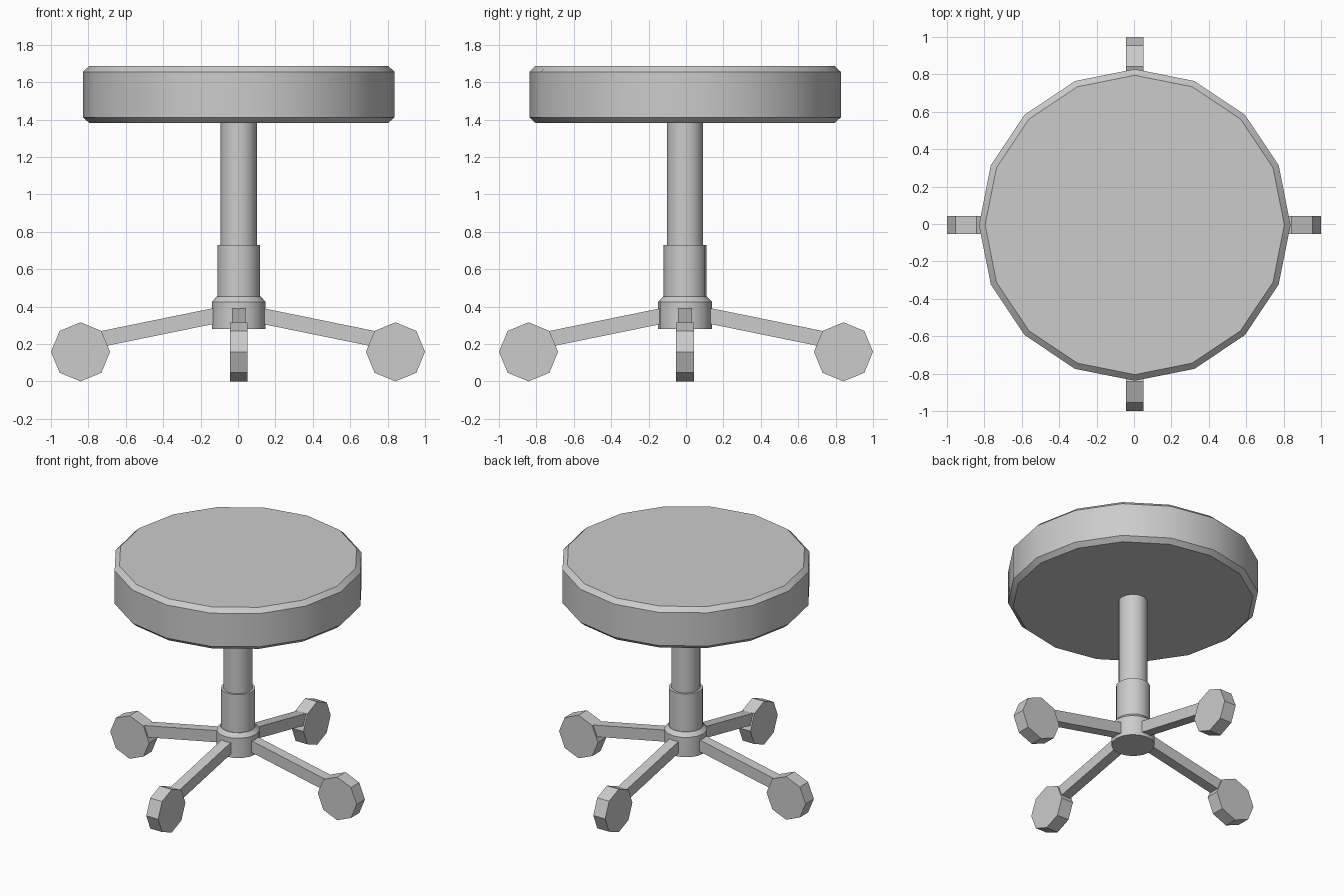
import bpy, bmesh, math
from mathutils import Matrix, Vector

if "Cube" in bpy.data.objects:
    bpy.data.objects.remove(bpy.data.objects["Cube"])

CX, CY = 0.004, -0.005  # small offset of the central axis


def finish(name, bm, smooth=True):
    bmesh.ops.recalc_face_normals(bm, faces=bm.faces)
    me = bpy.data.meshes.new(name)
    bm.to_mesh(me)
    bm.free()
    ob = bpy.data.objects.new(name, me)
    bpy.context.collection.objects.link(ob)
    if smooth:
        bpy.ops.object.select_all(action='DESELECT')
        ob.select_set(True)
        bpy.context.view_layer.objects.active = ob
        bpy.ops.object.shade_smooth_by_angle(angle=math.radians(30))
    return ob


def turned(name, profile, sides=16):
    """Capped solid of revolution from (radius, z) points."""
    bm = bmesh.new()
    rings = [[bm.verts.new((CX + r * math.cos(math.tau * i / sides),
                            CY + r * math.sin(math.tau * i / sides), z))
              for i in range(sides)] for r, z in profile]
    for a, b in zip(rings, rings[1:]):
        for i in range(sides):
            j = (i + 1) % sides
            bm.faces.new((a[i], a[j], b[j], b[i]))
    bm.faces.new(rings[0][::-1])
    bm.faces.new(rings[-1])
    return finish(name, bm)


def extruded(name, outline, half_width, turn):
    """Side outline in (distance, z), thickened, then turned about z."""
    bm = bmesh.new()
    face = bm.faces.new([bm.verts.new((x, -half_width, z)) for x, z in outline])
    ext = bmesh.ops.extrude_face_region(bm, geom=[face])
    bmesh.ops.translate(bm, vec=(0, 2 * half_width, 0),
                        verts=[v for v in ext['geom'] if isinstance(v, bmesh.types.BMVert)])
    shift = Vector((0, CY, 0)) if turn % 2 == 0 else Vector((CX, 0, 0))
    bmesh.ops.transform(bm, verts=bm.verts,
                        matrix=Matrix.Translation(shift) @ Matrix.Rotation(turn * math.pi / 2, 4, 'Z'))
    return finish(name, bm, smooth=False)


# Cushion and central column
turned("seat", [(0.80, 1.382), (0.833, 1.412), (0.833, 1.655), (0.80, 1.686)])
turned("column", [(0.097, 0.60), (0.097, 1.40)])
turned("sleeve", [(0.114, 0.35), (0.114, 0.73)])
turned("hub", [(0.144, 0.28), (0.144, 0.425), (0.118, 0.453)])

# Four sloping legs with octagonal wheels
slope = -0.204
arm = [(x, 0.39 + slope * (x - 0.14) + dz)
       for x, dz in ((0.08, -0.085), (0.80, -0.085), (0.80, 0), (0.08, 0))]
wheel = [(0.842 + 0.158 * math.cos(math.tau * i / 8),
          0.158 + 0.158 * math.sin(math.tau * i / 8)) for i in range(8)]
for k, side in enumerate(("right", "back", "left", "front")):
    extruded(side + "_leg", arm, 0.037, k)
    extruded(side + "_wheel", wheel, 0.048, k)
